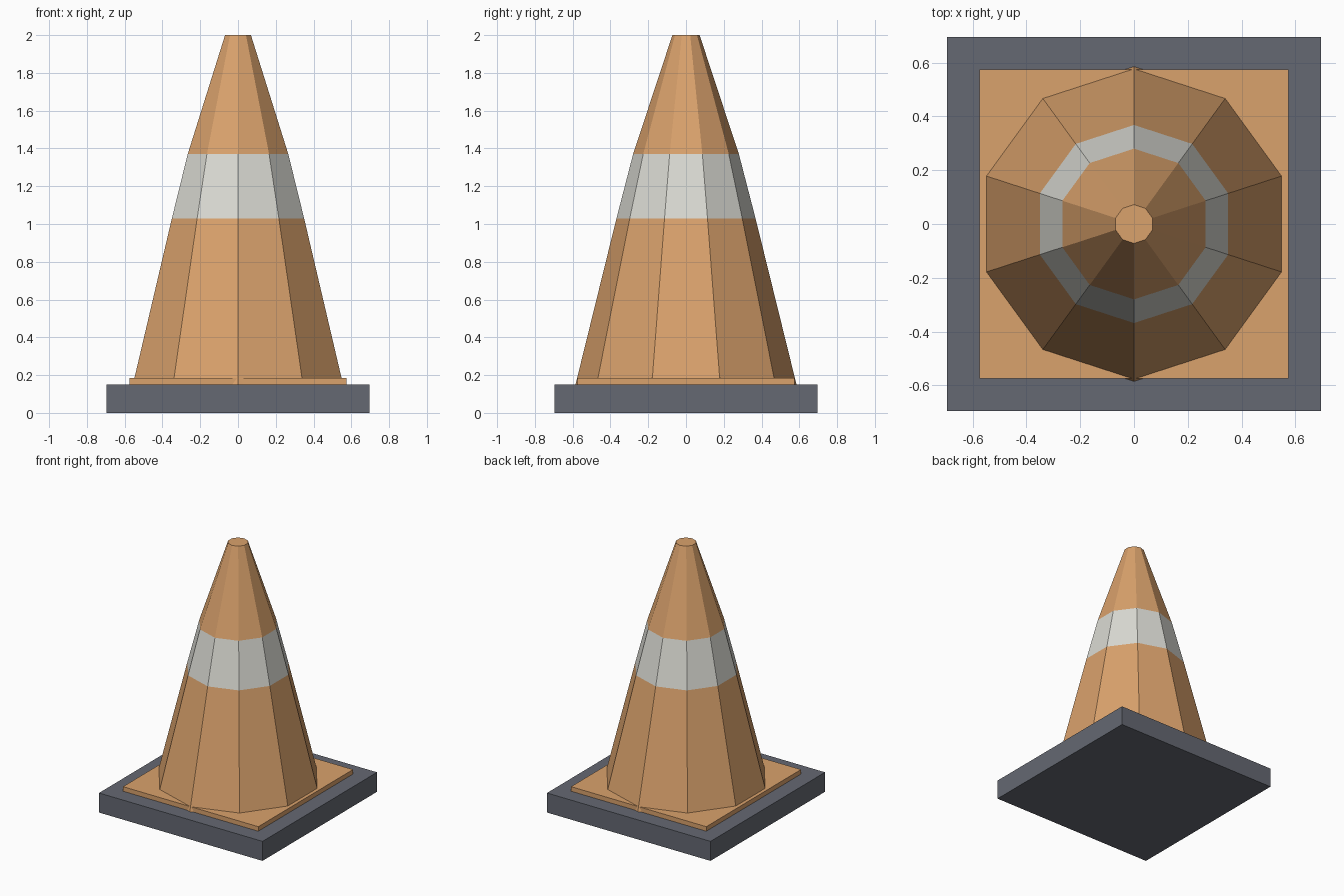
import bpy, bmesh, math

cube = bpy.data.objects.get("Cube")
if cube:
    bpy.data.objects.remove(cube, do_unlink=True)


def material(name, rgb):
    mat = bpy.data.materials.new(name)
    mat.use_nodes = True
    mat.diffuse_color = (*rgb, 1)
    mat.node_tree.nodes["Principled BSDF"].inputs["Base Color"].default_value = (*rgb, 1)
    return mat


orange = material("orange", (0.70, 0.36, 0.15))
white = material("off_white", (0.70, 0.70, 0.65))
grey = material("dark_grey", (0.13, 0.14, 0.17))


def add_object(name, bm, mats):
    mesh = bpy.data.meshes.new(name)
    bmesh.ops.recalc_face_normals(bm, faces=bm.faces)
    bm.to_mesh(mesh)
    bm.free()
    for mat in mats:
        mesh.materials.append(mat)
    obj = bpy.data.objects.new(name, mesh)
    bpy.context.collection.objects.link(obj)
    return obj


def slab(name, half, bottom, top, mat):
    bm = bmesh.new()
    bmesh.ops.create_cube(bm, size=1)
    bmesh.ops.scale(bm, vec=(2 * half, 2 * half, top - bottom), verts=bm.verts)
    bmesh.ops.translate(bm, vec=(0, 0, (top + bottom) / 2), verts=bm.verts)
    return add_object(name, bm, [mat])


# Square foot and the thin flange on it
slab("rubber_base", 0.695, 0, 0.15, grey)
slab("flange", 0.575, 0.15, 0.185, orange)

# Ten-sided cone: (radius, height) rings, corners pointing front and back
SIDES = 10
profile = [(0.585, 0.15), (0.368, 1.03), (0.28, 1.37), (0.072, 2.0)]
bm = bmesh.new()
rings = []
for radius, z in profile:
    angles = [math.pi / 2 + math.tau * i / SIDES for i in range(SIDES)]
    rings.append([bm.verts.new((radius * math.cos(a), radius * math.sin(a), z)) for a in angles])
for level, (low, high) in enumerate(zip(rings, rings[1:])):
    for i in range(SIDES):
        j = (i + 1) % SIDES
        face = bm.faces.new((low[i], low[j], high[j], high[i]))
        # Reflective middle band
        face.material_index = 1 if level == 1 else 0
bm.faces.new(rings[0][::-1])
bm.faces.new(rings[-1])
add_object("cone", bm, [orange, white])
